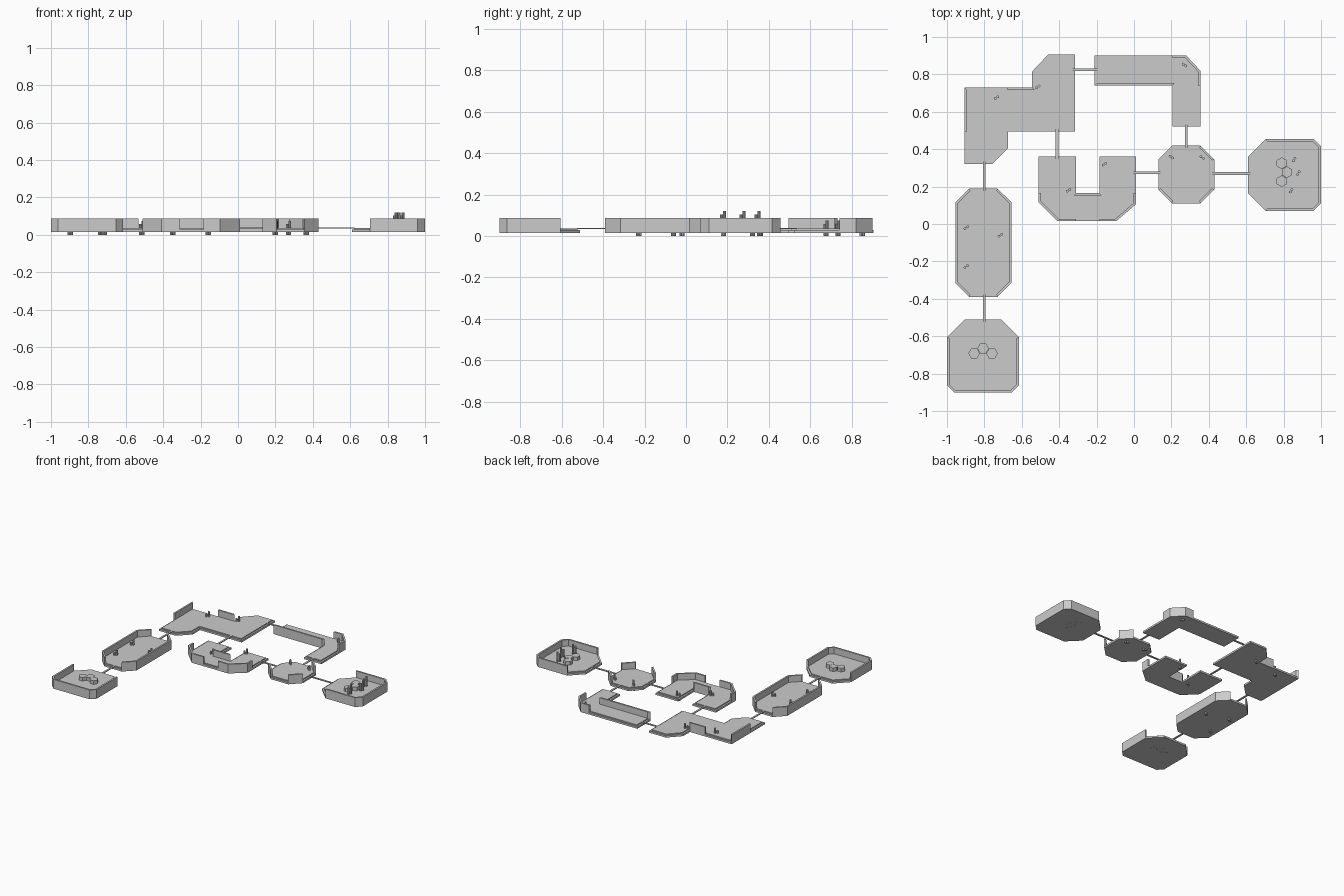
import bpy
import bmesh
import math
from mathutils import Vector

cube = bpy.data.objects.get("Cube")
if cube:
    bpy.data.objects.remove(cube, do_unlink=True)

BASE, RIM, FLOOR, WALL_TOP = 0.015, 0.029, 0.037, 0.087
INSET = 0.013


def make_object(name, bm):
    bmesh.ops.recalc_face_normals(bm, faces=bm.faces)
    mesh = bpy.data.meshes.new(name)
    bm.to_mesh(mesh)
    bm.free()
    obj = bpy.data.objects.new(name, mesh)
    bpy.context.collection.objects.link(obj)
    return obj


def add_prism(bm, outline, bottom, top):
    """Extrude a flat outline upwards."""
    face = bm.faces.new([bm.verts.new((p[0], p[1], bottom)) for p in outline])
    result = bmesh.ops.extrude_face_region(bm, geom=[face], use_keep_orig=True)
    verts = [v for v in result["geom"] if isinstance(v, bmesh.types.BMVert)]
    bmesh.ops.translate(bm, verts=verts, vec=(0, 0, top - bottom))


def inset_outline(outline, distance):
    """Mitred inward offset of a clockwise outline."""
    points = [Vector(p) for p in outline]
    count = len(points)
    normals = []
    for i in range(count):
        d = (points[(i + 1) % count] - points[i]).normalized()
        normals.append(Vector((d.y, -d.x)))
    inner = []
    for i in range(count):
        a, b = normals[i - 1], normals[i]
        inner.append(points[i] + (a + b) * distance / (1 + a.dot(b)))
    return inner


def chamfered(x0, x1, y0, y1, nw, ne, se, sw):
    """Clockwise rectangle with four cut corners; edge 0 is the north-west cut."""
    return [(x0, y1 - nw), (x0 + nw, y1), (x1 - ne, y1), (x1, y1 - ne),
            (x1, y0 + se), (x1 - se, y0), (x0 + sw, y0), (x0, y0 + sw)]


def room(name, outline, walled_edges):
    inner = inset_outline(outline, INSET)
    bm = bmesh.new()
    add_prism(bm, outline, BASE, RIM)
    add_prism(bm, inner, RIM, FLOOR)
    make_object(name + "_floor", bm)

    bm = bmesh.new()
    for i in walled_edges:
        j = (i + 1) % len(outline)
        add_prism(bm, [outline[i], outline[j], inner[j], inner[i]], BASE, WALL_TOP)
    make_object(name + "_walls", bm)


def regular(x, y, radius, sides, turn=0.0):
    return [(x + radius * math.cos(turn - k * math.tau / sides),
             y + radius * math.sin(turn - k * math.tau / sides)) for k in range(sides)]


# Rooms with cut corners
room("start_room", chamfered(-1, -0.615, -0.9, -0.51, 0.095, 0.095, 0.037, 0.037),
     range(3, 8))
room("long_room", chamfered(-0.955, -0.655, -0.39, 0.19, 0.075, 0.075, 0.075, 0.075),
     [0, 2, 3, 4, 6, 7])
room("junction_room", chamfered(0.13, 0.43, 0.11, 0.42, 0.075, 0.075, 0.075, 0.075),
     [2, 4, 6])
room("end_room", chamfered(0.61, 1, 0.07, 0.455, 0.095, 0.04, 0.04, 0.095),
     range(1, 6))

# Stepped room
room("stepped_room", [
    (-0.905, 0.495), (-0.905, 0.73), (-0.675, 0.73), (-0.545, 0.73), (-0.545, 0.815),
    (-0.46, 0.905), (-0.315, 0.905), (-0.315, 0.495), (-0.675, 0.495),
    (-0.675, 0.405), (-0.76, 0.32), (-0.905, 0.32)], [0, 2])

# U-shaped room
room("u_room", [
    (-0.51, 0.36), (-0.31, 0.36), (-0.31, 0.165), (-0.185, 0.165), (-0.185, 0.36),
    (0.01, 0.36), (0.01, 0.165), (0.01, 0.105), (-0.095, 0.015), (-0.185, 0.015),
    (-0.31, 0.015), (-0.41, 0.015), (-0.51, 0.115), (-0.51, 0.165)],
    [2, 6, 7, 8, 10, 11, 12])

# Corner room
room("corner_room", [
    (-0.21, 0.9), (0.205, 0.9), (0.28, 0.9), (0.355, 0.82), (0.355, 0.74),
    (0.355, 0.52), (0.205, 0.52), (0.205, 0.74), (-0.21, 0.74)], [1, 2, 3, 7])


# Narrow walkways between the rooms
def walkway(name, start, end, half=0.007):
    x0, x1 = sorted((start[0], end[0]))
    y0, y1 = sorted((start[1], end[1]))
    grow_x, grow_y = (half, INSET) if x0 == x1 else (INSET, half)
    x0, x1, y0, y1 = x0 - grow_x, x1 + grow_x, y0 - grow_y, y1 + grow_y
    bm = bmesh.new()
    add_prism(bm, [(x0, y0), (x0, y1), (x1, y1), (x1, y0)], 0.033, 0.039)
    make_object(name, bm)


walkway("start_walkway", (-0.8, -0.51), (-0.8, -0.39))
walkway("west_walkway", (-0.8, 0.19), (-0.8, 0.32))
walkway("middle_walkway", (-0.412, 0.36), (-0.412, 0.495))
walkway("north_walkway", (-0.315, 0.825), (-0.21, 0.825))
walkway("corner_walkway", (0.28, 0.42), (0.28, 0.52))
walkway("centre_walkway", (0.01, 0.275), (0.13, 0.275))
walkway("end_walkway", (0.43, 0.27), (0.61, 0.27))


# Hexagonal pedestals, three in each end room
def pedestals(name, x, y, along, across, turn):
    bm = bmesh.new()
    for step in (-1, 0, 1):
        side = 1 - abs(step)
        cx = x + step * along[0] + side * across[0]
        cy = y + step * along[1] + side * across[1]
        add_prism(bm, regular(cx, cy, 0.031, 6, turn), BASE - 0.001, 0.065)
    make_object(name, bm)


pedestals("start_pedestals", -0.807, -0.692, (0.048, 0), (0, 0.027), 0)
pedestals("end_pedestals", 0.79, 0.277, (0, 0.048), (0.027, 0), math.pi / 6)


# Small paired markers: a tall post beside a shorter one
def marker(name, x, y, bottom=0.0, angle=0.6):
    dx, dy = 0.0085 * math.cos(angle), 0.0085 * math.sin(angle)
    bm = bmesh.new()
    add_prism(bm, regular(x + dx, y + dy, 0.0075, 8), bottom, bottom + 0.075)
    add_prism(bm, regular(x - dx, y - dy, 0.0075, 8), bottom, bottom + 0.058)
    make_object(name, bm)


for x, y in [(-0.897, -0.02), (-0.715, -0.06), (-0.897, -0.228), (-0.735, 0.675),
             (-0.515, 0.733), (-0.35, 0.18), (-0.158, 0.32), (0.2, 0.358),
             (0.365, 0.355), (0.27, 0.85)]:
    marker("marker", x, y, angle=0.6 if x < 0 else -0.6)
for y, x in [(0.345, 0.856), (0.272, 0.878), (0.178, 0.84)]:
    marker("end_marker", x, y, 0.045, 1.0)
